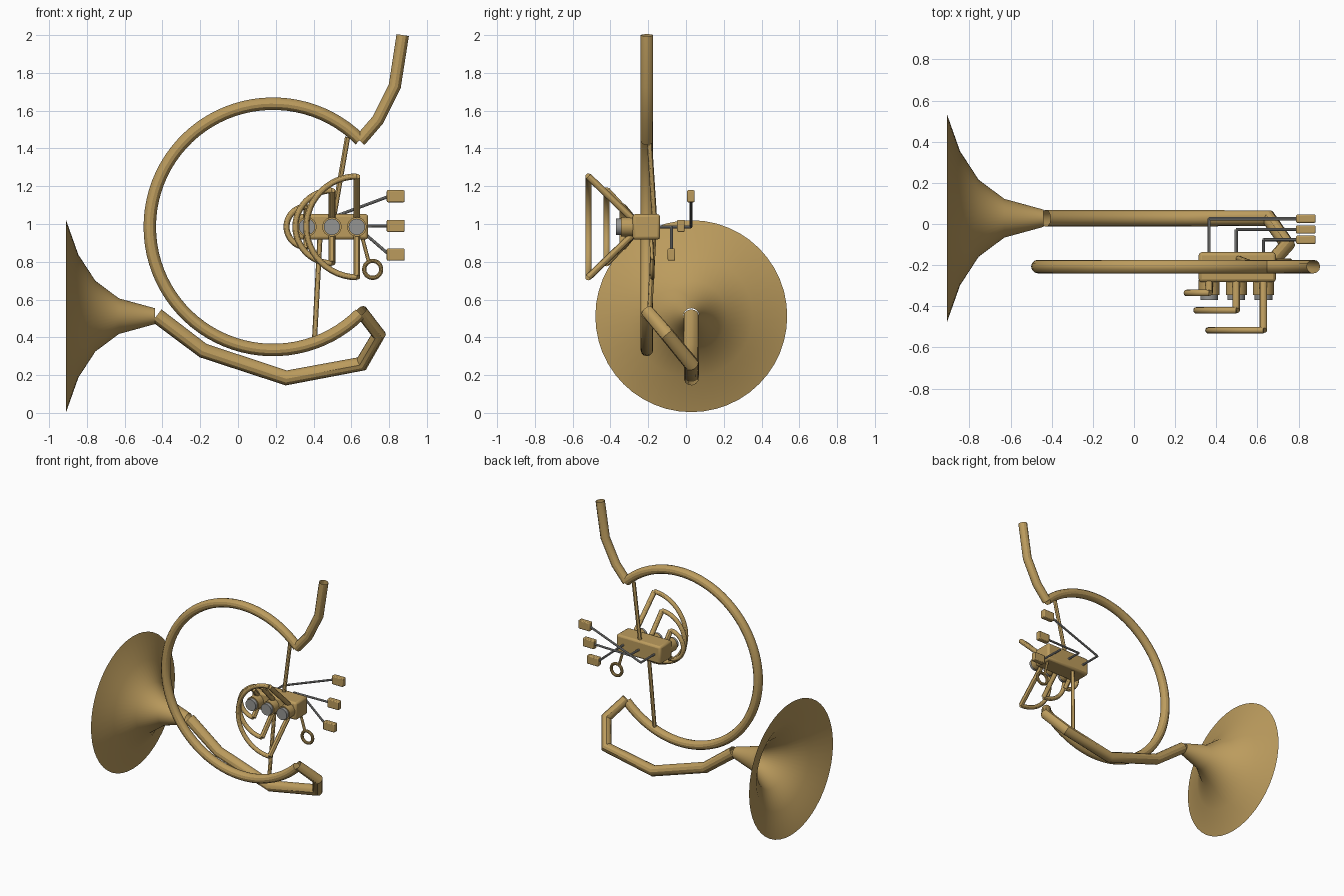
import bpy, math
from math import sin, cos, radians, pi

if "Cube" in bpy.data.objects:
    bpy.data.objects.remove(bpy.data.objects["Cube"])


def mat(name, rgb):
    m = bpy.data.materials.new(name)
    m.diffuse_color = (*rgb, 1)
    m.use_nodes = True
    m.node_tree.nodes["Principled BSDF"].inputs["Base Color"].default_value = m.diffuse_color
    return m


BRASS = mat("brass", (0.50, 0.33, 0.11))
STEEL = mat("steel", (0.30, 0.30, 0.29))


def finish(ob, name, m=BRASS):
    ob.name = name
    ob.data.materials.clear()
    ob.data.materials.append(m)
    bpy.ops.object.select_all(action='DESELECT')
    ob.select_set(True)
    bpy.context.view_layer.objects.active = ob
    bpy.ops.object.shade_smooth_by_angle(angle=radians(30))
    return ob


def tube(name, pts, r, m=BRASS, caps=False, radii=None, res=4):
    cu = bpy.data.curves.new(name, 'CURVE')
    cu.dimensions = '3D'
    cu.bevel_depth = r
    cu.bevel_resolution = res
    cu.use_fill_caps = caps
    sp = cu.splines.new('POLY')
    sp.points.add(len(pts) - 1)
    for i, p in enumerate(pts):
        sp.points[i].co = (*p, 1)
        sp.points[i].radius = radii[i] if radii else 1
    ob = bpy.data.objects.new(name, cu)
    bpy.context.collection.objects.link(ob)
    bpy.ops.object.select_all(action='DESELECT')
    ob.select_set(True)
    bpy.context.view_layer.objects.active = ob
    bpy.ops.object.convert(target='MESH')
    return finish(bpy.context.object, name, m)


def box(name, loc, size, bevel):
    bpy.ops.mesh.primitive_cube_add(size=1, location=loc)
    ob = bpy.context.object
    ob.scale = size
    bpy.ops.object.transform_apply(location=False, rotation=False)
    b = ob.modifiers.new("bevel", 'BEVEL')
    b.width, b.segments = bevel, 2
    return finish(ob, name)


def cyl_y(name, x, z, y0, y1, r, m=BRASS):
    bpy.ops.mesh.primitive_cylinder_add(vertices=32, radius=r, depth=abs(y1 - y0),
                                        location=(x, (y0 + y1) / 2, z), rotation=(pi / 2, 0, 0))
    return finish(bpy.context.object, name, m)


def arc(cx, y, cz, r, a0, a1, n):
    return [(cx + r * cos(radians(a0 + (a1 - a0) * i / n)), y,
             cz + r * sin(radians(a0 + (a1 - a0) * i / n))) for i in range(n + 1)]


YL, YB, ZV = -0.207, 0.028, 0.985   # loop plane, bell plane, valve height

# Main loop, mouthpipe and tail pipe
tube("main_loop", arc(0.185, YL, ZV, 0.652, 45, 315, 64), 0.033, caps=True)
tube("mouthpipe", [(0.645, YL, 1.44), (0.74, YL, 1.55), (0.83, YL, 1.73), (0.872, YL, 2.0)], 0.033)
tube("tail_pipe", [(0.65, YL, 0.54), (0.745, -0.10, 0.415), (0.655, YB, 0.26), (0.255, YB, 0.185),
                   (-0.185, YB, 0.33), (-0.43, YB, 0.515)], 0.04,
     radii=[0.85, 0.95, 1, 1, 1, 1.03])

# Flared bell, an open surface turned round the x axis
profile = [(-0.44, 0.042), (-0.63, 0.094), (-0.755, 0.187), (-0.845, 0.325), (-0.91, 0.508)]
N = 48
verts = [(x, YB + r * cos(2 * pi * i / N), 0.512 + r * sin(2 * pi * i / N))
         for x, r in profile for i in range(N)]
faces = [(k * N + i, (k + 1) * N + i, (k + 1) * N + (i + 1) % N, k * N + (i + 1) % N)
         for k in range(len(profile) - 1) for i in range(N)]
me = bpy.data.meshes.new("bell")
me.from_pydata(verts, [], faces)
bell = bpy.data.objects.new("bell", me)
bpy.context.collection.objects.link(bell)
finish(bell, "bell")

# Valve block
box("valve_block", (0.502, -0.21, ZV), (0.375, 0.146, 0.135), 0.015)

# Each valve: casing, cap, slide loop, lever and paddle
valves = [(0.365, -0.335, 0.108, 0.026, 1.147),
          (0.497, -0.42, 0.193, -0.027, 0.99),
          (0.629, -0.517, 0.267, -0.077, 0.838)]
for i, (x, ys, r, yp, zp) in enumerate(valves, 1):
    cyl_y(f"valve_casing_{i}", x, ZV, -0.27, -0.345, 0.051)
    cyl_y(f"valve_cap_{i}", x, ZV, -0.34, -0.37, 0.043, STEEL)
    tube(f"slide_bow_{i}", arc(x, ys, ZV, r, 90, 270, 24), 0.016, caps=True)
    for side, s in (("upper", 1), ("lower", -1)):
        tube(f"slide_leg_{side}_{i}", [(x, -0.275, ZV + s * 0.035), (x, ys, ZV + s * r)],
             0.018, caps=True)
    tube(f"lever_{i}", [(x, -0.14, ZV), (x, yp, ZV)], 0.008, STEEL, True, res=2)
    tube(f"lever_arm_{i}", [(x, yp, ZV), (0.80, yp, zp)], 0.008, STEEL, True, res=2)
    box(f"paddle_{i}", (0.835, yp, zp), (0.095, 0.04, 0.064), 0.006)

# Braces from the valve block to the loop
tube("upper_brace", [(0.58, -0.195, 1.46), (0.50, -0.165, 1.0)], 0.014, caps=True)
tube("lower_brace", [(0.435, -0.17, 0.95), (0.405, -0.2, 0.385)], 0.014, caps=True)

# Finger ring with its stem
bpy.ops.mesh.primitive_torus_add(location=(0.713, -0.178, 0.76), rotation=(pi / 2, 0, 0),
                                 major_radius=0.045, minor_radius=0.011,
                                 major_segments=32, minor_segments=10)
finish(bpy.context.object, "finger_ring")
tube("finger_ring_stem", [(0.655, -0.185, 0.94), (0.692, -0.178, 0.80)], 0.01, caps=True)
